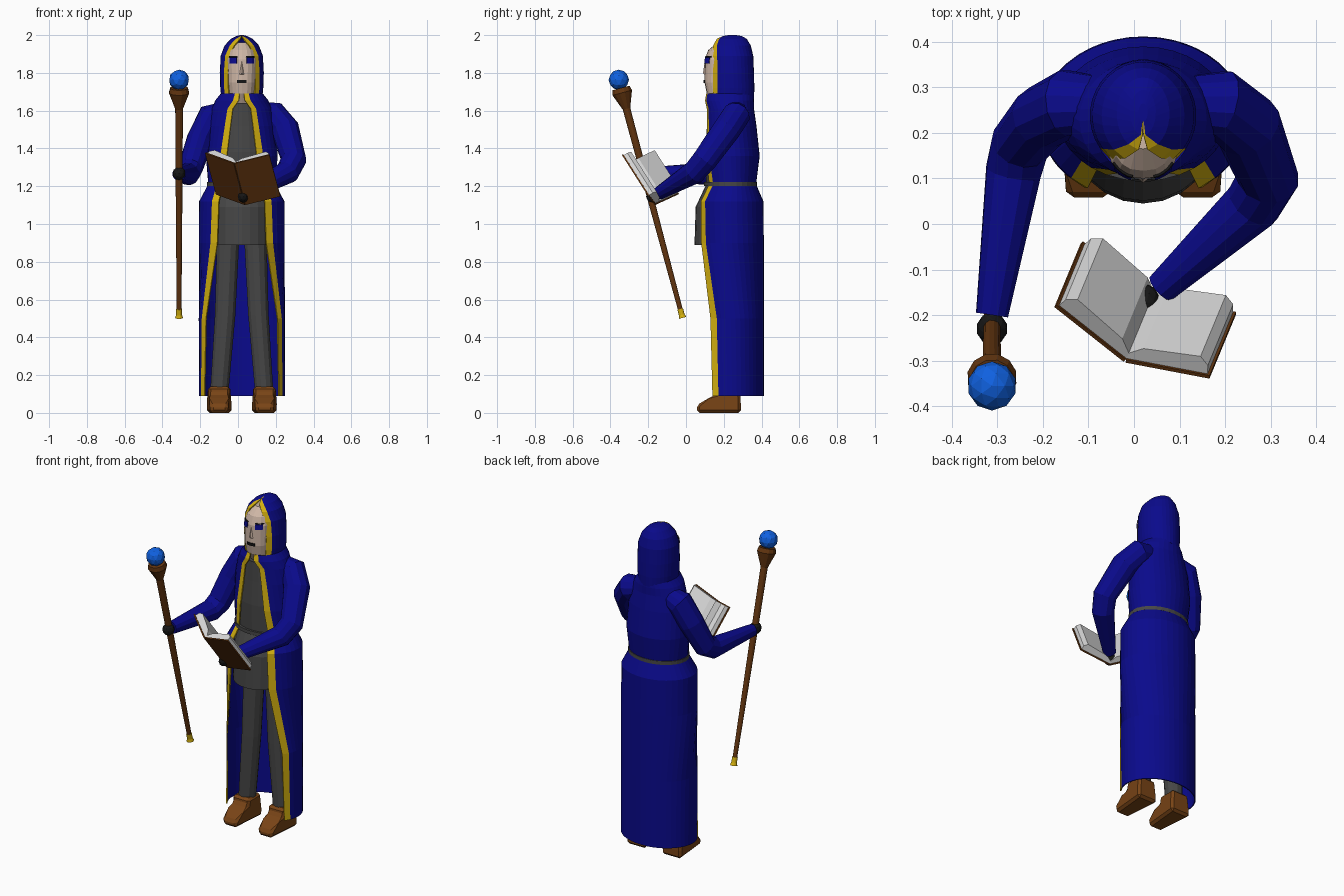
import bpy, bmesh, math
from mathutils import Vector
from mathutils.bvhtree import BVHTree

if "Cube" in bpy.data.objects:
    bpy.data.objects.remove(bpy.data.objects["Cube"])


def material(name, rgb):
    m = bpy.data.materials.new(name)
    m.diffuse_color = (*rgb, 1)
    m.use_nodes = True
    m.node_tree.nodes["Principled BSDF"].inputs["Base Color"].default_value = m.diffuse_color
    return m


BLUE = material("robe blue", (0.003, 0.003, 0.26))
GOLD = material("gold trim", (0.68, 0.45, 0.005))
GREY = material("dark grey cloth", (0.062, 0.062, 0.062))
WOOD = material("dark wood brown", (0.125, 0.036, 0.005))
LEATHER = material("boot leather", (0.19, 0.058, 0.008))
SKIN = material("skin", (0.62, 0.47, 0.38))
PAGE = material("page white", (0.7, 0.7, 0.7))
ORB = material("orb blue", (0.005, 0.12, 0.75))
BLACK = material("glove black", (0.008, 0.008, 0.008))
CX = 0.02


def build(name, verts, faces, mats, idx=None):
    me = bpy.data.meshes.new(name)
    me.from_pydata([tuple(v) for v in verts], [], faces)
    for m in mats:
        me.materials.append(m)
    if idx:
        me.polygons.foreach_set("material_index", idx)
    bm = bmesh.new()
    bm.from_mesh(me)
    bmesh.ops.recalc_face_normals(bm, faces=bm.faces)
    bm.to_mesh(me)
    bm.free()
    ob = bpy.data.objects.new(name, me)
    bpy.context.collection.objects.link(ob)
    return ob


def skin_rings(rings):
    """Closed loft through equal rings, capped at both ends."""
    n = len(rings[0])
    verts = [p for r in rings for p in r]
    faces = [(i * n + j, i * n + (j + 1) % n, (i + 1) * n + (j + 1) % n, (i + 1) * n + j)
             for i in range(len(rings) - 1) for j in range(n)]
    faces += [tuple(range(n)), tuple(range((len(rings) - 1) * n, len(rings) * n))]
    return verts, faces


def loft(name, sections, mat, n=24, e=2.0):
    """Stacked ellipses: z, centre y, radius x, radius y."""
    def p(z, cy, rx, ry, a):
        s, c = math.sin(a), math.cos(a)
        f = lambda v: math.copysign(abs(v) ** (2 / e), v)
        return (CX + rx * f(s), cy - ry * f(c), z)
    rings = [[p(*s, 2 * math.pi * j / n) for j in range(n)] for s in sections]
    return build(name, *skin_rings(rings), [mat])


def shell(name, sections, n=24, cap=False):
    """Robe surface open at the front: z, cy, rx, ry, half opening, trim width."""
    verts, faces, idx = [], [], []
    for z, cy, rx, ry, o, tw in sections:
        a0, a1 = math.asin(o / rx), math.asin(min(0.99, (o + tw) / rx))
        angs = [a0] + [a1 + (2 * math.pi - 2 * a1) * j / n for j in range(n + 1)]
        angs.append(2 * math.pi - a0)
        verts += [(CX + rx * math.sin(a), cy - ry * math.cos(a), z) for a in angs]
    w = n + 3
    for i in range(len(sections) - 1):
        for j in range(w - 1):
            faces.append((i * w + j, i * w + j + 1, (i + 1) * w + j + 1, (i + 1) * w + j))
            idx.append(1 if j in (0, w - 2) else 0)
    if cap:
        faces.append(tuple(range(len(verts) - w, len(verts))))
        idx.append(0)
    ob = build(name, verts, faces, [BLUE, GOLD], idx)
    m = ob.modifiers.new("thickness", 'SOLIDIFY')
    m.thickness = 0.006
    m.offset = -1
    return ob


def tube(name, path, mat, n=12):
    """Round tube through (x, y, z, radius) points."""
    pts = [Vector(p[:3]) for p in path]
    rings, u = [], None
    for i, p in enumerate(pts):
        t = Vector((0, 0, 0))
        if i:
            t += (p - pts[i - 1]).normalized()
        if i < len(pts) - 1:
            t += (pts[i + 1] - p).normalized()
        t.normalize()
        u = t.orthogonal() if u is None else u - t * u.dot(t)
        u.normalize()
        v = t.cross(u)
        rings.append([p + path[i][3] * (u * math.cos(a) + v * math.sin(a))
                      for a in (2 * math.pi * k / n for k in range(n))])
    return build(name, *skin_rings(rings), [mat])


def prism(name, poly, d, mat):
    return build(name, *skin_rings([poly, [p + d for p in poly]]), [mat])


def ball(name, loc, r, mat, scale=(1, 1, 1)):
    bpy.ops.mesh.primitive_ico_sphere_add(subdivisions=2, radius=r, location=loc)
    ob = bpy.context.object
    ob.name, ob.scale = name, scale
    ob.data.materials.append(mat)
    return ob


# Robe: skirt, bodice and hood
shell("robe_skirt", [
    (0.09, 0.23, 0.228, 0.182, 0.198, 0.018), (0.50, 0.23, 0.228, 0.182, 0.190, 0.022),
    (0.90, 0.23, 0.228, 0.182, 0.130, 0.036), (1.12, 0.23, 0.226, 0.180, 0.122, 0.036),
    (1.21, 0.235, 0.178, 0.136, 0.100, 0.032)], 28)
shell("robe_bodice", [
    (1.21, 0.235, 0.178, 0.136, 0.100, 0.032), (1.36, 0.242, 0.190, 0.148, 0.080, 0.034),
    (1.52, 0.238, 0.180, 0.135, 0.060, 0.030), (1.61, 0.232, 0.160, 0.128, 0.048, 0.028),
    (1.655, 0.230, 0.140, 0.130, 0.016, 0.030), (1.69, 0.232, 0.112, 0.125, 0.012, 0.025)], 28)
shell("hood", [
    (1.66, 0.238, 0.108, 0.122, 0.066, 0.020), (1.72, 0.238, 0.114, 0.124, 0.072, 0.022),
    (1.80, 0.238, 0.117, 0.122, 0.073, 0.022), (1.89, 0.238, 0.112, 0.118, 0.066, 0.022),
    (1.945, 0.238, 0.091, 0.105, 0.040, 0.024), (1.98, 0.242, 0.058, 0.080, 0.010, 0.022),
    (1.995, 0.245, 0.028, 0.050, 0.001, 0.004), (2.0, 0.245, 0.010, 0.020, 0.0005, 0.001)],
    24, cap=True)

# Belt
loft("belt", [(1.20, 0.235, 0.184, 0.141), (1.222, 0.235, 0.184, 0.141)], GREY, 28)

# Tunic under the robe
loft("tunic", [
    (0.89, 0.225, 0.170, 0.180), (1.09, 0.225, 0.170, 0.174), (1.21, 0.235, 0.160, 0.128),
    (1.38, 0.240, 0.165, 0.138), (1.52, 0.235, 0.150, 0.124), (1.64, 0.230, 0.115, 0.115)], GREY)

# Head
head = loft("head", [
    (1.62, 0.22, 0.055, 0.07), (1.69, 0.205, 0.072, 0.095), (1.75, 0.2, 0.080, 0.102),
    (1.87, 0.2, 0.082, 0.100), (1.92, 0.21, 0.070, 0.093), (1.96, 0.225, 0.040, 0.06)],
    SKIN, 20, 2.5)

# Eyes, mouth and nose laid onto the face
bvh = BVHTree.FromPolygons([v.co for v in head.data.vertices],
                           [tuple(p.vertices) for p in head.data.polygons])


def face_patch(name, x, z, w, h, mat):
    n, verts = 4, []
    for row in (-0.5, 0.5):
        for j in range(n + 1):
            px, pz = x + w * (j / n - 0.5), z + h * row
            hit = bvh.ray_cast(Vector((px, -1, pz)), Vector((0, 1, 0)))[0]
            verts.append((px, hit.y - 0.004, pz))
    faces = [(j, j + 1, n + 2 + j, n + 1 + j) for j in range(n)]
    ob = build(name, verts, faces, [mat])
    m = ob.modifiers.new("thickness", 'SOLIDIFY')
    m.thickness, m.offset = 0.005, 0


for side, s in (("right", -1), ("left", 1)):
    face_patch("eye_" + side, CX + s * 0.044, 1.865, 0.036, 0.030, BLUE)
    face_patch("eyebrow_" + side, CX + s * 0.044, 1.885, 0.042, 0.006, BLACK)
face_patch("mouth", CX, 1.755, 0.05, 0.016, BLACK)
build("nose", [(CX, 0.099, 1.86), (CX - 0.013, 0.101, 1.79), (CX + 0.013, 0.101, 1.79),
               (CX, 0.09, 1.797)], [(0, 1, 3), (0, 3, 2), (1, 2, 3), (0, 2, 1)], [SKIN])

# Sleeves and gloves
tube("sleeve_left", [
    (0.11, 0.265, 1.59, 0.06), (0.19, 0.265, 1.575, 0.075), (0.25, 0.215, 1.50, 0.076),
    (0.295, 0.10, 1.34, 0.068), (0.262, 0.045, 1.275, 0.064), (0.06, -0.14, 1.165, 0.036)], BLUE)
tube("sleeve_right", [
    (-0.07, 0.265, 1.59, 0.06), (-0.145, 0.265, 1.565, 0.075), (-0.20, 0.235, 1.45, 0.072),
    (-0.25, 0.175, 1.30, 0.066), (-0.265, 0.115, 1.265, 0.062), (-0.312, -0.20, 1.265, 0.036)], BLUE)
ball("glove_left", (0.028, -0.172, 1.145), 0.036, BLACK, (0.8, 1.1, 0.9))
ball("glove_right", (-0.312, -0.23, 1.268), 0.036, BLACK, (0.95, 1, 1))

# Legs and boots
PROFILE = [(0.058, 0), (0.058, 0.042), (0.12, 0.078), (0.165, 0.10), (0.17, 0.14),
           (0.285, 0.14), (0.29, 0.05), (0.29, 0)]
for side, s in (("right", -1), ("left", 1)):
    tube("leg_" + side, [(CX + s * 0.070, 0.235, 0.98, 0.062), (CX + s * 0.088, 0.23, 0.52, 0.056),
                         (CX + s * 0.118, 0.23, 0.12, 0.050)], GREY)
    fx = CX + s * 0.120
    rings = []
    for k in (-1, 1):
        rings.append([(fx + k * (0.045 if y < 0.1 else 0.066 if z < 0.1 else 0.058), y, z)
                      for y, z in PROFILE])
    boot = build("boot_" + side, *skin_rings(rings), [LEATHER])
    b = boot.modifiers.new("round", 'BEVEL')
    b.width, b.segments = 0.014, 1


# Staff, leaning forward at the top
def on_staff(z, r):
    return (-0.312, -0.02 - 0.268 * (z - 0.51), z, r)


tube("staff_shaft", [on_staff(0.54, 0.013), on_staff(1.25, 0.019), on_staff(1.62, 0.021)], WOOD)
tube("staff_head", [on_staff(1.61, 0.021), on_staff(1.695, 0.055), on_staff(1.72, 0.048)], WOOD)
tube("staff_tip", [on_staff(0.503, 0.021), on_staff(0.52, 0.016), on_staff(0.55, 0.016)], GOLD)
ball("staff_orb", on_staff(1.763, 0)[:3], 0.054, ORB)

# Open book: covers and page blocks on either side of the spine
spine, down = Vector((-0.018, -0.298, 1.325)), Vector((0.058, 0.14, -0.22))
for side, u in (("left_page", Vector((-0.152, 0.12, 0.055))),
                ("right_page", Vector((0.184, -0.035, 0.045)))):
    n = u.cross(down).normalized()
    if n.y < 0:
        n = -n
    at = lambda a, h: spine + u * a + n * h
    prism("book_cover_" + side, [at(0, -0.008), at(1, -0.008), at(1, 0), at(0, 0)], down, WOOD)
    pages = [at(a, h) + down * 0.02 for a, h in
             ((0, 0), (0.97, 0), (0.97, 0.022), (0.88, 0.042), (0.2, 0.034), (0.0, 0.012))]
    prism("book_" + side + "s", pages, down * 0.96, PAGE)
